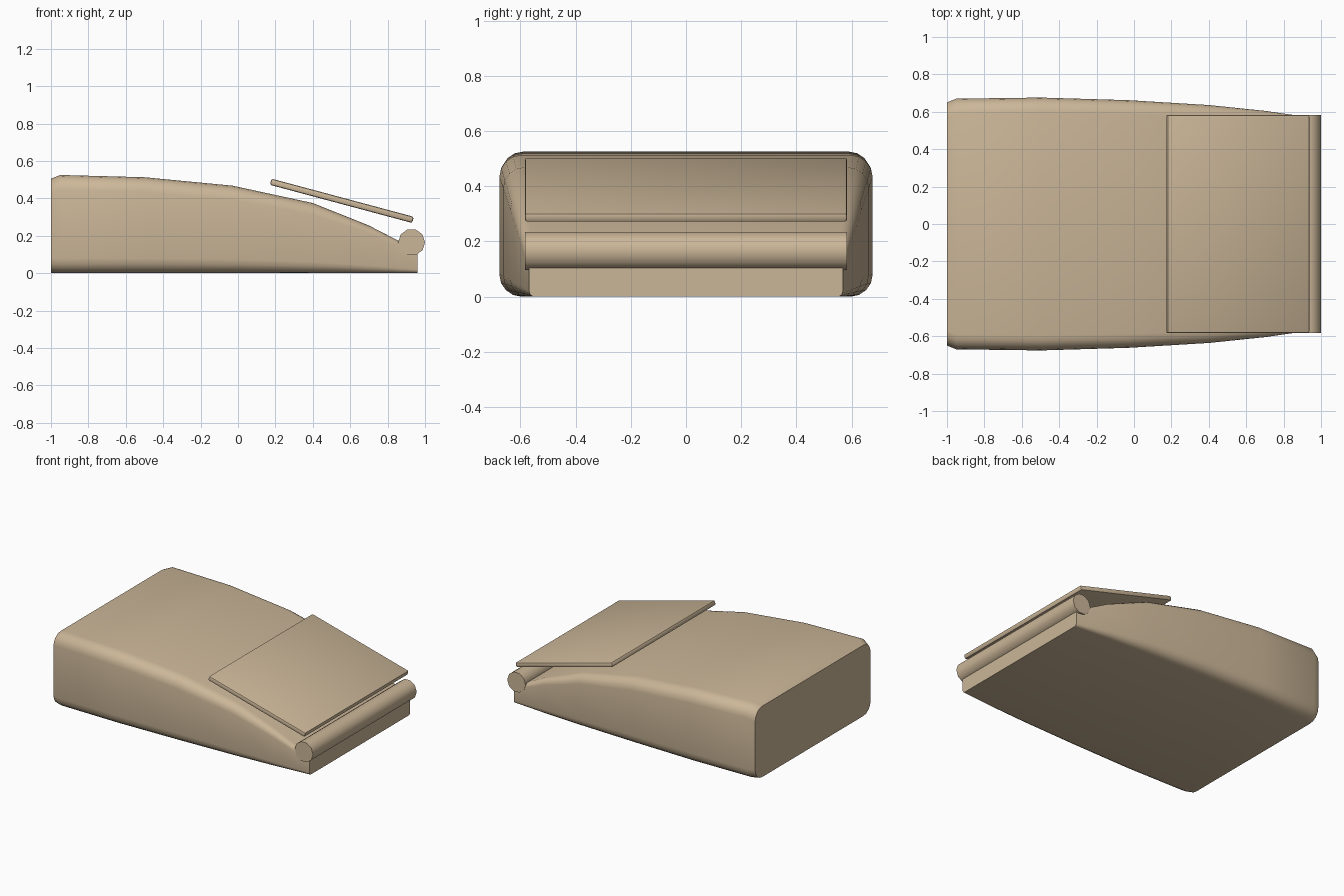
import bpy, bmesh, math
from mathutils import Vector

cube = bpy.data.objects.get("Cube")
if cube:
    bpy.data.objects.remove(cube, do_unlink=True)

tan = bpy.data.materials.new("warm tan")
tan.use_nodes = True
colour = (0.60, 0.47, 0.315, 1)
tan.diffuse_color = colour
tan.node_tree.nodes["Principled BSDF"].inputs["Base Color"].default_value = colour


def finish(name, bm, angle):
    """Turn a bmesh into a named, shaded object."""
    bmesh.ops.recalc_face_normals(bm, faces=bm.faces)
    mesh = bpy.data.meshes.new(name)
    bm.to_mesh(mesh)
    bm.free()
    obj = bpy.data.objects.new(name, mesh)
    bpy.context.collection.objects.link(obj)
    mesh.materials.append(tan)
    bpy.ops.object.select_all(action="DESELECT")
    obj.select_set(True)
    bpy.context.view_layer.objects.active = obj
    bpy.ops.object.shade_smooth_by_angle(angle=math.radians(angle))
    return obj


def rounded_section(bm, x, half_width, height, steps=4):
    """Ring of vertices around a rounded rectangle standing on the ground."""
    r = min(0.08, height * 0.16)
    ring = []
    for corner, (sy, top) in enumerate([(1, 1), (-1, 1), (-1, 0), (1, 0)]):
        cy = sy * (half_width - r)
        cz = height - r if top else r
        for i in range(steps + 1):
            a = math.pi / 2 * (corner + i / steps)
            ring.append(bm.verts.new((x, cy + r * math.cos(a), cz + r * math.sin(a))))
    return ring


# Tapered body: x, half width and height of each section
stations = [(-1, 0.65, 0.505), (-0.95, 0.67, 0.525), (-0.5, 0.676, 0.513),
            (-0.03, 0.662, 0.468), (0.4, 0.636, 0.375), (0.7, 0.605, 0.255),
            (0.86, 0.582, 0.172), (0.96, 0.568, 0.12)]
bm = bmesh.new()
rings = [rounded_section(bm, *s) for s in stations]
for a, b in zip(rings, rings[1:]):
    for i in range(len(a)):
        j = (i + 1) % len(a)
        bm.faces.new((a[i], a[j], b[j], b[i]))
bm.faces.new(rings[0])
bm.faces.new(rings[-1])
finish("body", bm, 35)

# Roller bar across the low end
bm = bmesh.new()
bmesh.ops.create_cone(bm, cap_ends=True, segments=10, radius1=0.072,
                      radius2=0.072, depth=1.168)
for v in bm.verts:
    x, y, z = v.co
    v.co = Vector((y, z, x))
# Turn so that one ridge points along x
a = math.atan2(bm.verts[:][0].co.z, bm.verts[:][0].co.x)
for v in bm.verts:
    x, y, z = v.co
    v.co = Vector((x * math.cos(a) + z * math.sin(a), y, z * math.cos(a) - x * math.sin(a)))
bar = finish("roller_bar", bm, 40)
bar.location = (0.928, 0, 0.165)

# Sloping panel above the body
bm = bmesh.new()
bmesh.ops.create_cube(bm, size=1)
bmesh.ops.scale(bm, vec=(0.788, 1.168, 0.034), verts=bm.verts)
bmesh.ops.bevel(bm, geom=bm.edges[:], offset=0.01, segments=2, profile=0.5,
                affect="EDGES")
panel = finish("sloping_panel", bm, 30)
panel.location = (0.555, 0, 0.387)
panel.rotation_euler = (0, math.radians(15), 0)
